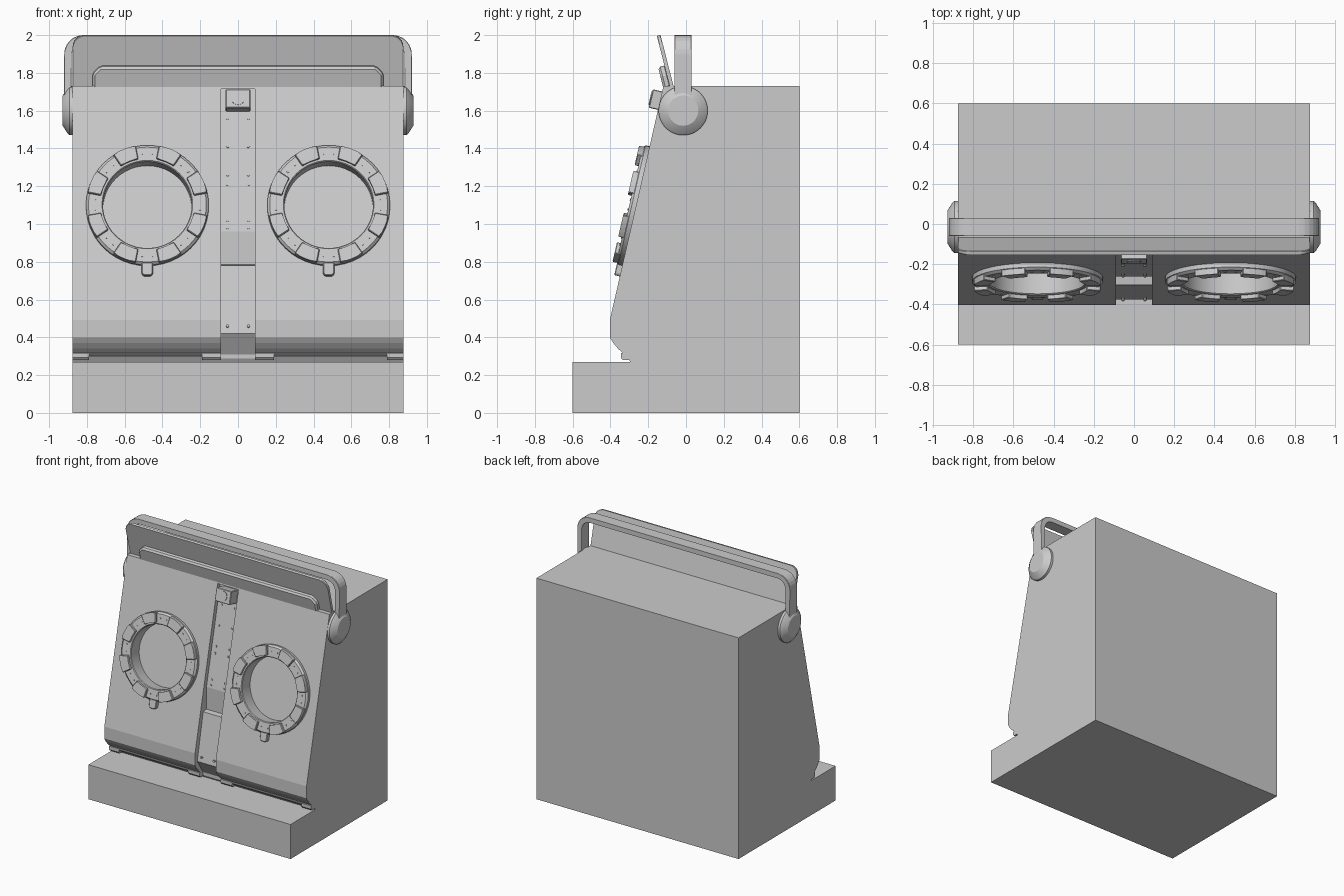
import bpy, bmesh
from math import sin, cos, pi, radians, atan
from mathutils import Matrix, Vector

if "Cube" in bpy.data.objects:
    bpy.data.objects.remove(bpy.data.objects["Cube"])

SLOPE = 0.229
TILT = atan(SLOPE)
SIDE = Matrix(((0, 0, 1, 0), (1, 0, 0, 0), (0, 1, 0, 0), (0, 0, 0, 1)))  # (y, z) profile along x


def front_y(z):
    return -0.403 + SLOPE * (z - 0.493)


def on_front(x, z, sink=0.0):
    """Frame on the sloping front: X right, Y up the slope, Z outward."""
    return (Matrix.Translation((x, front_y(z) + sink, z))
            @ Matrix.Rotation(pi / 2 - TILT, 4, 'X'))


def finish(name, bm, matrix, smooth=False):
    bm.transform(matrix)
    bmesh.ops.recalc_face_normals(bm, faces=bm.faces)
    me = bpy.data.meshes.new(name)
    bm.to_mesh(me)
    bm.free()
    ob = bpy.data.objects.new(name, me)
    bpy.context.collection.objects.link(ob)
    if smooth:
        activate(ob)
        bpy.ops.object.shade_smooth_by_angle(angle=radians(30))
    return ob


def activate(ob):
    bpy.ops.object.select_all(action='DESELECT')
    ob.select_set(True)
    bpy.context.view_layer.objects.active = ob


def add_prism(bm, pts, lo, hi, m=Matrix.Identity(4)):
    a = [bm.verts.new(m @ Vector((x, y, lo))) for x, y in pts]
    b = [bm.verts.new(m @ Vector((x, y, hi))) for x, y in pts]
    bm.faces.new(a[::-1])
    bm.faces.new(b)
    for i in range(len(a)):
        j = (i + 1) % len(a)
        bm.faces.new((a[i], a[j], b[j], b[i]))


def prism(name, pts, lo, hi, matrix=Matrix.Identity(4), bevel=0, smooth=False):
    bm = bmesh.new()
    add_prism(bm, pts, lo, hi)
    if bevel:
        bmesh.ops.bevel(bm, geom=bm.edges[:], offset=bevel, segments=1, affect='EDGES')
    return finish(name, bm, matrix, smooth)


def lathe(name, prof, matrix, n=48):
    """Turn a closed (radius, height) loop around local Z."""
    bm = bmesh.new()
    rings = [[bm.verts.new((r * cos(2 * pi * k / n), r * sin(2 * pi * k / n), h))
              for r, h in prof] for k in range(n)]
    for k in range(n):
        a, b = rings[k], rings[(k + 1) % n]
        for i in range(len(prof)):
            j = (i + 1) % len(prof)
            bm.faces.new((a[i], b[i], b[j], a[j]))
    bmesh.ops.remove_doubles(bm, verts=bm.verts, dist=1e-5)
    return finish(name, bm, matrix, True)


def arc(cx, cy, r, a0, a1, n):
    return [(cx + r * cos(radians(a0 + (a1 - a0) * i / n)),
             cy + r * sin(radians(a0 + (a1 - a0) * i / n))) for i in range(n + 1)]


def rect(x0, x1, y0, y1):
    return [(x0, y0), (x1, y0), (x1, y1), (x0, y1)]


def cut(ob, cutter):
    mod = ob.modifiers.new("cut", 'BOOLEAN')
    mod.operation, mod.object, mod.solver = 'DIFFERENCE', cutter, 'EXACT'
    activate(ob)
    bpy.ops.object.modifier_apply(modifier=mod.name)
    bpy.data.objects.remove(cutter)


# Cabinet body with its step, rolled lower edge and sloping front
body = prism("cabinet_body", [
    (-0.6, 0), (0.6, 0), (0.6, 1.73), (front_y(1.73), 1.73), (front_y(0.493), 0.493),
    (-0.403, 0.4), (-0.385, 0.37), (-0.36, 0.34), (-0.31, 0.295), (-0.295, 0.27),
    (-0.6, 0.27)], -0.875, 0.875, SIDE)

# Central channel with a stepped floor
cut(body, prism("channel_cutter", [
    (-0.55, 0.272), (-0.55, 1.715), (front_y(1.715) + 0.035, 1.715),
    (-0.261, 0.96), (-0.261, 0.785), (-0.302, 0.78), (-0.375, 0.42),
    (-0.305, 0.31), (-0.305, 0.272)], -0.09, 0.09, SIDE))

for side, s in (("left", -1), ("right", 1)):
    # Round window recess
    frame = on_front(s * 0.48, 1.095)
    cut(body, prism("window_cutter", arc(0, 0, 0.24, 0, 352.5, 47), -0.075, 0.2, frame))

    # Window ring
    lathe(side + "_window_ring", [
        (0.235, -0.07), (0.235, 0.03), (0.24, 0.035), (0.312, 0.035),
        (0.325, 0.022), (0.325, -0.01), (0.28, -0.07)], frame)

    # Raised blocks around the ring, each with two rivets
    blocks, rivets = bmesh.new(), bmesh.new()
    for k in range(8):
        a = 22.5 + 45 * k
        add_prism(blocks, arc(0, 0, 0.322, a - 11.5, a + 11.5, 4)
                  + arc(0, 0, 0.25, a + 11.5, a - 11.5, 4), 0.02, 0.055)
        for d in (-17, 17):
            t = radians(a + d)
            add_prism(rivets, arc(0.28 * cos(t), 0.28 * sin(t), 0.006, 0, 315, 7), 0.03, 0.039)
    bmesh.ops.bevel(blocks, geom=blocks.edges[:], offset=0.004, segments=1, affect='EDGES')
    finish(side + "_ring_blocks", blocks, frame)
    finish(side + "_ring_rivets", rivets, frame)

    # Small tab below the ring
    prism(side + "_ring_tab", [(-0.03, -0.31), (-0.03, -0.37), (-0.02, -0.382),
                               (0.02, -0.382), (0.03, -0.37), (0.03, -0.31)],
          -0.01, 0.03, frame, 0.004)

    # Lip under the front panel with a foot at each end
    lip = bmesh.new()
    for x0, x1, z0 in ((0.09, 0.875, 0.3), (0.09, 0.19, 0.28), (0.79, 0.875, 0.28)):
        pts = [(-0.29, z0), (-0.335, z0), (-0.345, z0 + 0.012), (-0.345, 0.318), (-0.29, 0.318)]
        add_prism(lip, pts, min(s * x0, s * x1), max(s * x0, s * x1))
    finish(side + "_panel_lip", lip, SIDE)

    # Handle pivot hub
    hub = Matrix.Translation((0, -0.015, 1.6)) @ Matrix.Rotation(s * pi / 2, 4, 'Y')
    lathe(side + "_pivot_hub", [
        (0, 0.86), (0.125, 0.86), (0.13, 0.868), (0.13, 0.893), (0.12, 0.903),
        (0.088, 0.923), (0.08, 0.928), (0, 0.928)], hub)

# Rivets down the channel
rivets = bmesh.new()
for z in (1.56, 1.41, 1.26, 1.21, 1.02, 0.98, 0.46):
    for x in (-0.055, 0.055):
        add_prism(rivets, arc(0, 0, 0.008, 0, 315, 7), -0.01, 0.007, on_front(x, z, 0.035))
finish("channel_rivets", rivets, Matrix.Identity(4))

# Latch box at the top of the channel, with a round button
latch = on_front(0, 1.655)
prism("latch_box", rect(-0.065, 0.065, -0.052, 0.048), -0.04, 0.05, latch, 0.004)
prism("latch_button", arc(0, 0, 0.036, 0, 345, 23), 0.04, 0.055, latch, 0, True)

# Forward-leaning visor with rounded top corners
visor = Matrix.Translation((0, -0.075, 1.725)) @ Matrix.Rotation(pi / 2 + radians(14.3), 4, 'X')
prism("visor", [(-0.875, -0.02), (0.875, -0.02)] + arc(0.815, 0.222, 0.06, 0, 90, 6)
      + arc(-0.815, 0.222, 0.06, 90, 180, 6), -0.01, 0.01, visor, 0.003)
prism("visor_trim", [(-0.77, 0.0), (0.77, 0.0), (0.77, 0.08), (0.73, 0.12),
                     (-0.73, 0.12), (-0.77, 0.08)], 0.0, 0.045, visor, 0.012)

# Carrying handle: a wide hoop joining the two hubs
upright = Matrix.Rotation(pi / 2, 4, 'X')
prism("carry_handle", [(0.92, 1.62)] + arc(0.82, 1.9, 0.1, 0, 90, 6)
      + arc(-0.82, 1.9, 0.1, 90, 180, 6) + [(-0.92, 1.62), (-0.882, 1.62)]
      + arc(-0.82, 1.9, 0.062, 180, 90, 6) + arc(0.82, 1.9, 0.062, 90, 0, 6)
      + [(0.882, 1.62)], -0.03, 0.06, upright, 0.003)
